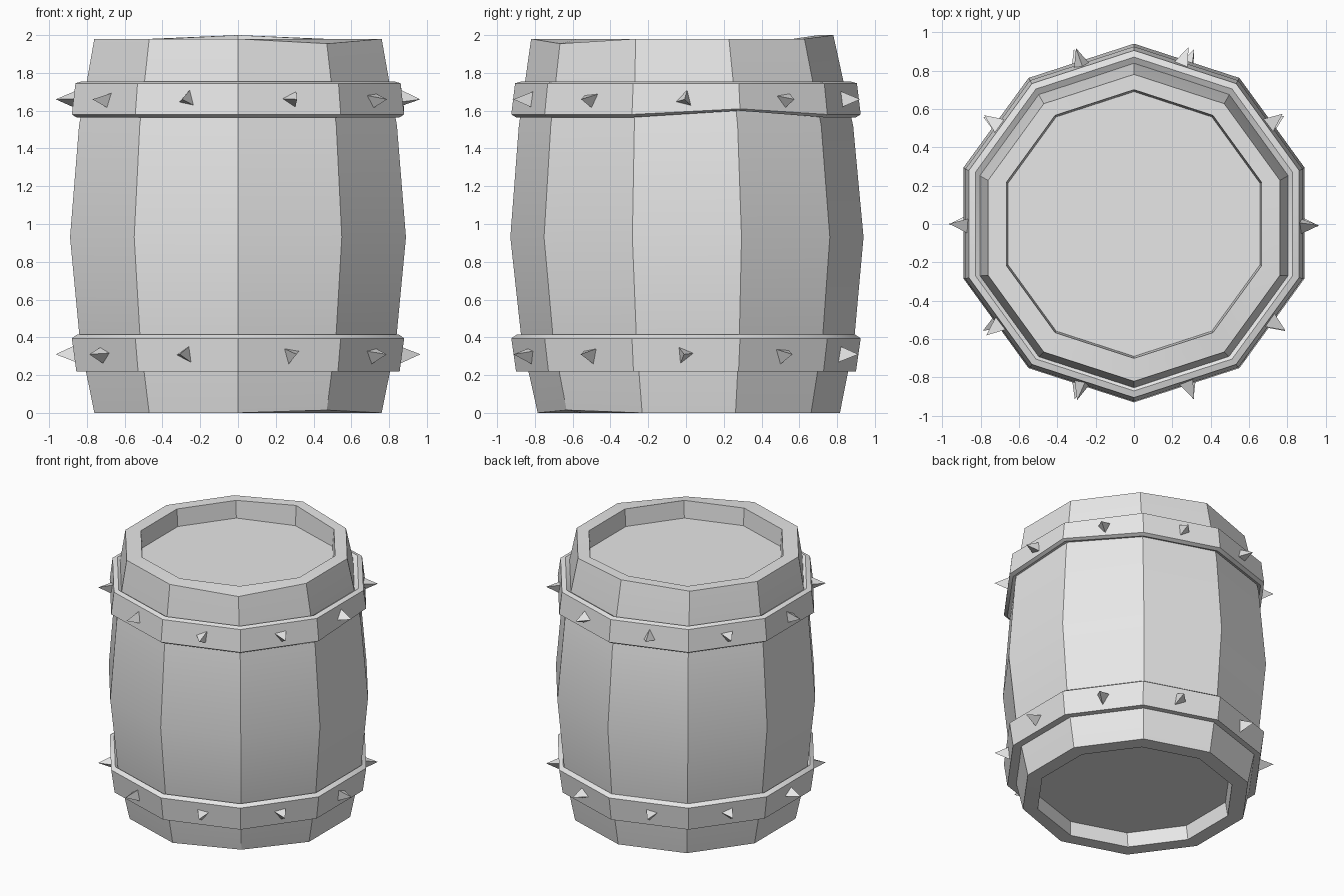
import bpy, bmesh, math, random
from mathutils import Vector, Matrix

cube = bpy.data.objects.get("Cube")
if cube:
    bpy.data.objects.remove(cube, do_unlink=True)

random.seed(4)
SIDES = 10
STEP = math.tau / SIDES

grey = bpy.data.materials.new("plain_grey")
grey.use_nodes = True
GREY = (0.8, 0.8, 0.8, 1)
grey.diffuse_color = GREY
grey.node_tree.nodes["Principled BSDF"].inputs["Base Color"].default_value = GREY


def finish(bm, name):
    """Turn a bmesh into a shaded, coloured object."""
    bmesh.ops.recalc_face_normals(bm, faces=bm.faces)
    mesh = bpy.data.meshes.new(name)
    bm.to_mesh(mesh)
    bm.free()
    mesh.materials.append(grey)
    obj = bpy.data.objects.new(name, mesh)
    bpy.context.collection.objects.link(obj)
    bpy.ops.object.select_all(action="DESELECT")
    obj.select_set(True)
    bpy.context.view_layer.objects.active = obj
    bpy.ops.object.shade_smooth_by_angle(angle=math.radians(25))
    return obj


def lathe(name, rings, closed=False, dents={}):
    """Join ten-sided rings (radius, z, y shift); dents lift single corners."""
    bm = bmesh.new()
    loops = []
    for k, (r, z, dy) in enumerate(rings):
        loop = []
        for i in range(SIDES):
            a = math.pi / 2 + i * STEP
            lift = dents.get((k, i), 0)
            loop.append(bm.verts.new((r * math.cos(a), r * math.sin(a) + dy, z + lift)))
        loops.append(loop)
    pairs = list(zip(loops, loops[1:]))
    if closed:
        pairs.append((loops[-1], loops[0]))
    else:
        bm.faces.new(loops[0])
        bm.faces.new(loops[-1])
    for low, high in pairs:
        for i in range(SIDES):
            j = (i + 1) % SIDES
            bm.faces.new((low[i], low[j], high[j], high[i]))
    return finish(bm, name)


# Barrel: bulging staves with a recessed head at each end
lathe("barrel_body", [
    (0.68, 0.11, 0), (0.69, 0, 0.01),
    (0.80, 0, 0.015), (0.88, 0.38, 0.01), (0.935, 0.93, 0.005),
    (0.885, 1.52, 0), (0.80, 1.98, -0.02),
    (0.70, 1.98, 0), (0.69, 1.85, 0)],
    dents={(6, 0): 0.02, (7, 0): 0.02, (6, 6): -0.025, (2, 6): 0.015})

# Hoops: thick bands that follow the slope of the staves
lathe("lower_hoop", [
    (0.83, 0.22, 0), (0.90, 0.22, 0), (0.925, 0.395, 0),
    (0.895, 0.415, 0), (0.86, 0.39, 0)], closed=True)
lathe("upper_hoop", [
    (0.86, 1.58, 0), (0.90, 1.565, 0), (0.925, 1.58, 0),
    (0.905, 1.745, 0), (0.87, 1.755, 0), (0.83, 1.73, 0)],
    closed=True, dents={(0, 8): 0.03, (1, 8): 0.035, (2, 8): 0.03})


def spike(bm, angle, z, reach):
    """Add a three-sided spike pointing outward with a random twist."""
    out = Vector((math.cos(angle), math.sin(angle), 0))
    turn = out.to_track_quat("Z", "Y").to_matrix().to_4x4()
    spin = Matrix.Rotation(random.uniform(0, math.tau), 4, "Z")
    place = Matrix.Translation(out * reach + Vector((0, 0, z)))
    bmesh.ops.create_cone(bm, cap_ends=True, segments=3, radius1=0.055,
                          radius2=0, depth=0.11, matrix=place @ turn @ spin)


# Spikes: one in the middle of each hoop face
for name, z in (("lower_spikes", 0.31), ("upper_spikes", 1.66)):
    bm = bmesh.new()
    for i in range(SIDES):
        spike(bm, i * STEP + random.uniform(-0.02, 0.02), z, 0.91)
    bmesh.ops.remove_doubles(bm, verts=bm.verts, dist=0.0005)
    finish(bm, name)
